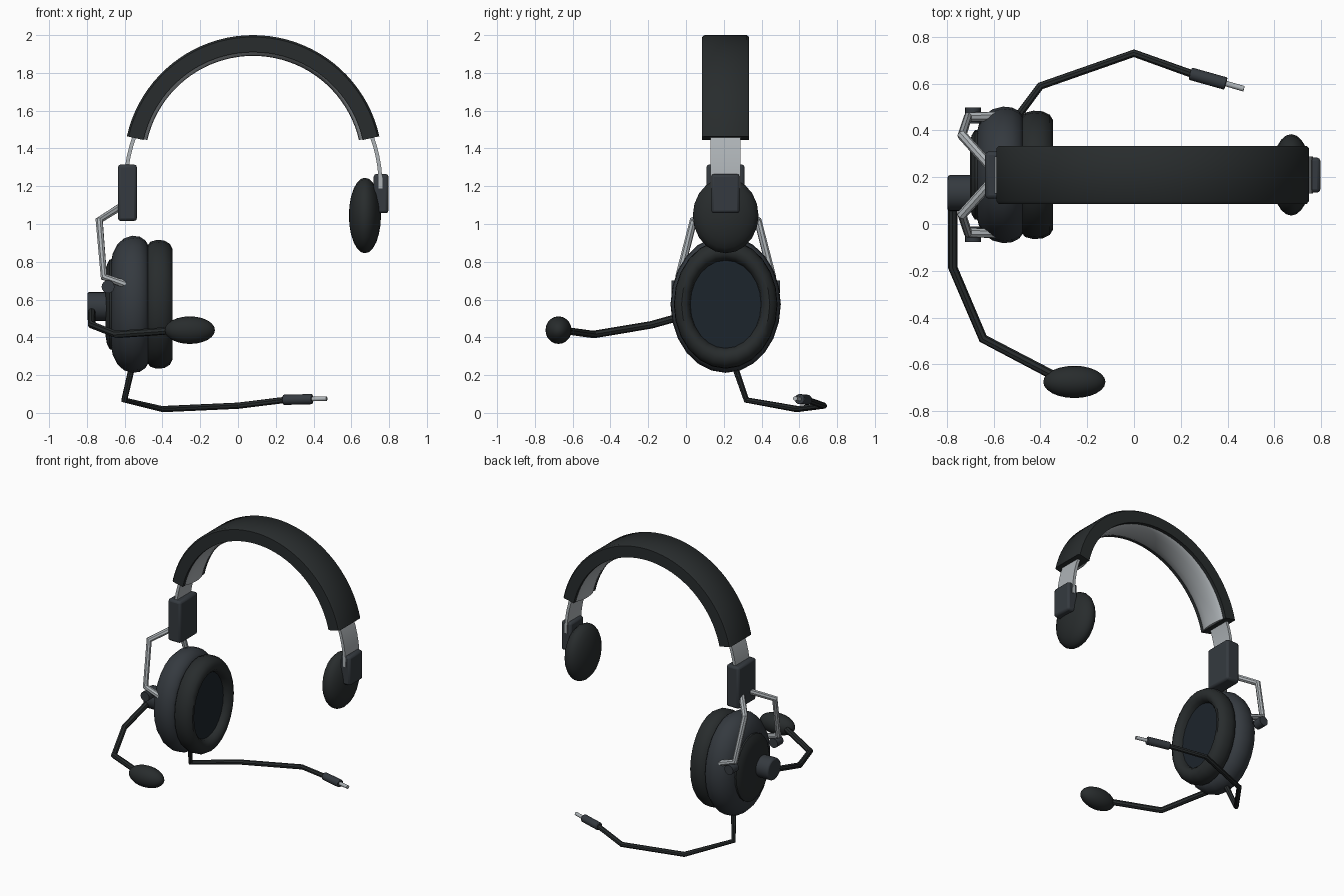
import bpy, bmesh, math
from mathutils import Vector

if "Cube" in bpy.data.objects:
    bpy.data.objects.remove(bpy.data.objects["Cube"])


def material(name, r, g, b):
    m = bpy.data.materials.new(name)
    m.diffuse_color = (r, g, b, 1)
    m.use_nodes = True
    m.node_tree.nodes["Principled BSDF"].inputs["Base Color"].default_value = m.diffuse_color
    return m


BLACK = material("soft_black", 0.021, 0.025, 0.026)
PLASTIC = material("dark_plastic", 0.035, 0.042, 0.050)
MESH = material("speaker_cloth", 0.012, 0.018, 0.025)
METAL = material("brushed_metal", 0.42, 0.45, 0.47)
MID_Y = 0.21


def finish(ob, name, mat, angle=40):
    ob.name = name
    ob.data.materials.append(mat)
    bpy.ops.object.select_all(action='DESELECT')
    ob.select_set(True)
    bpy.context.view_layer.objects.active = ob
    bpy.ops.object.shade_smooth_by_angle(angle=math.radians(angle))
    return ob


def from_bmesh(bm, name, mat, angle=40):
    bmesh.ops.recalc_face_normals(bm, faces=bm.faces[:])
    me = bpy.data.meshes.new(name)
    bm.to_mesh(me)
    bm.free()
    ob = bpy.data.objects.new(name, me)
    bpy.context.collection.objects.link(ob)
    return finish(ob, name, mat, angle)


def skin(bm, rings, close):
    # join consecutive rings of vertices with quads
    pairs = list(zip(rings, rings[1:])) + ([(rings[-1], rings[0])] if close else [])
    for a, b in pairs:
        for i in range(len(a)):
            j = (i + 1) % len(a)
            bm.faces.new((a[i], a[j], b[j], b[i]))
    if not close:
        bm.faces.new(rings[0])
        bm.faces.new(rings[-1])


def arch(name, centre, radii, start, section, mat, steps=40):
    # sweep a (radial offset, y offset) section over an arch in the xz plane
    bm = bmesh.new()
    rings = []
    for i in range(steps + 1):
        a = math.radians(start + (180 - 2 * start) * i / steps)
        rings.append([bm.verts.new((centre[0] + (radii[0] + r) * math.cos(a), MID_Y + y,
                                    centre[1] + (radii[1] + r) * math.sin(a))) for r, y in section])
    skin(bm, rings, False)
    return from_bmesh(bm, name, mat)


def oval_lathe(name, profile, mat, close=False, segs=24):
    # spin an (x, scale) profile round the ear cup axis with an oval outline
    bm = bmesh.new()
    rings = []
    for x, k in profile:
        rings.append([bm.verts.new((x, MID_Y + 0.292 * k * math.cos(2 * math.pi * i / segs),
                                    0.575 + 0.363 * k * math.sin(2 * math.pi * i / segs)))
                      for i in range(segs)])
    skin(bm, rings, close)
    return from_bmesh(bm, name, mat)


def tube(name, points, radius, mat):
    cu = bpy.data.curves.new(name, 'CURVE')
    cu.dimensions = '3D'
    cu.bevel_depth = radius
    cu.bevel_resolution = 2
    cu.use_fill_caps = True
    sp = cu.splines.new('POLY')
    sp.points.add(len(points) - 1)
    for p, co in zip(sp.points, points):
        p.co = (*co, 1)
    ob = bpy.data.objects.new(name, cu)
    bpy.context.collection.objects.link(ob)
    bpy.ops.object.select_all(action='DESELECT')
    ob.select_set(True)
    bpy.context.view_layer.objects.active = ob
    bpy.ops.object.convert(target='MESH')
    return finish(bpy.context.object, name, mat, 35)


def cylinder(name, a, b, radius, mat, verts=20, bevel=0.0):
    a, b = Vector(a), Vector(b)
    bpy.ops.mesh.primitive_cylinder_add(vertices=verts, radius=radius, depth=(b - a).length,
                                        location=(a + b) / 2,
                                        rotation=(b - a).to_track_quat('Z', 'Y').to_euler())
    return finish(bevelled(bpy.context.object, bevel), name, mat)


def bevelled(ob, width):
    if width:
        mod = ob.modifiers.new("soft_edges", 'BEVEL')
        mod.width = width
        mod.segments = 2
    return ob


def box(name, lo, hi, mat, bevel=0.015):
    lo, hi = Vector(lo), Vector(hi)
    bpy.ops.mesh.primitive_cube_add(size=1, location=(lo + hi) / 2)
    ob = bpy.context.object
    ob.scale = hi - lo
    bpy.ops.object.transform_apply(location=False, rotation=False, scale=True)
    return finish(bevelled(ob, bevel), name, mat)


def ellipsoid(name, loc, radii, mat, axis_x=True):
    rot = (0, math.pi / 2, 0) if axis_x else (0, 0, 0)
    bpy.ops.mesh.primitive_uv_sphere_add(segments=20, ring_count=12, radius=1, rotation=rot)
    bpy.ops.object.transform_apply(location=False, rotation=True, scale=False)
    ob = bpy.context.object
    ob.location, ob.scale = loc, radii
    bpy.ops.object.transform_apply(location=False, rotation=False, scale=True)
    return finish(ob, name, mat, 60)


# Headband: padded cover, light lining and the metal spring inside
cover = [(-0.09, -0.124), (-0.01, -0.124), (0, -0.112), (0, 0.112), (-0.01, 0.124), (-0.09, 0.124)]
arch("headband_cover", (0.08, 1.315), (0.685, 0.685), 12.6, cover, BLACK)
lining = [(0.022 - 0.035 * math.sin(math.pi * i / 8), -0.112 * math.cos(math.pi * i / 8)) for i in range(9)]
arch("headband_lining", (0.08, 1.315), (0.588, 0.588), 13, lining, METAL)
spring = [(-0.01, -0.079), (0.01, -0.079), (0.01, 0.079), (-0.01, 0.079)]
arch("headband_spring", (0.08, 1.2), (0.675, 0.72), -1, spring, METAL)

# Slider blocks and temple pad
box("cup_slider", (-0.636, 0.108, 1.016), (-0.535, 0.31, 1.315), PLASTIC)
box("pad_slider", (0.718, 0.134, 1.057), (0.797, 0.284, 1.265), PLASTIC)
ellipsoid("temple_pad", (0.672, MID_Y, 1.045), (0.085, 0.174, 0.2), BLACK)

# Ear cup
oval_lathe("ear_cup", [(-0.672, 0.62), (-0.663, 0.74), (-0.64, 0.87), (-0.605, 0.96), (-0.56, 1.0),
                       (-0.52, 0.985), (-0.49, 0.93), (-0.475, 0.86)], PLASTIC)
oval_lathe("ear_cushion", [(-0.475, 0.66), (-0.482, 0.84), (-0.465, 0.91), (-0.43, 0.94), (-0.39, 0.93),
                           (-0.36, 0.88), (-0.346, 0.8), (-0.35, 0.72), (-0.37, 0.66), (-0.41, 0.63)],
           BLACK, close=True)
oval_lathe("speaker_cloth", [(-0.47, 0.65), (-0.395, 0.65)], MESH)
oval_lathe("cup_cap", [(-0.66, 0.66), (-0.68, 0.655), (-0.694, 0.58), (-0.702, 0.45)], BLACK)

# Wire yoke, one arm either side
for side, tag in ((-1, "front"), (1, "back")):
    def at(x, off, z):
        return (x, MID_Y + side * off, z)
    tube("yoke_arm_" + tag, [at(-0.60, 0.02, 1.105), at(-0.735, 0.17, 1.02),
                             at(-0.71, 0.247, 0.72), at(-0.595, 0.25, 0.68)], 0.021, METAL)
    cylinder("yoke_pivot_" + tag, at(-0.688, 0.22, 0.668), at(-0.688, 0.287, 0.668), 0.034, PLASTIC, 16)

# Microphone
cylinder("boom_pivot", (-0.797, 0.132, 0.563), (-0.69, 0.132, 0.563), 0.077, PLASTIC, 20, 0.01)
tube("mic_boom", [(-0.775, 0.1, 0.545), (-0.775, -0.185, 0.466), (-0.645, -0.49, 0.415),
                  (-0.33, -0.655, 0.438)], 0.02, BLACK)
ellipsoid("mic_foam", (-0.255, -0.675, 0.438), (0.133, 0.069, 0.073), BLACK)

# Cable and plug
tube("cable", [(-0.555, 0.25, 0.27), (-0.602, 0.32, 0.068), (-0.40, 0.59, 0.02),
               (0, 0.73, 0.038), (0.26, 0.637, 0.07)], 0.017, BLACK)
cylinder("plug_sleeve", (0.24, 0.643, 0.069), (0.393, 0.6, 0.073), 0.027, PLASTIC, 16, 0.005)
cylinder("plug_tip", (0.38, 0.604, 0.073), (0.47, 0.578, 0.076), 0.012, METAL, 12)
